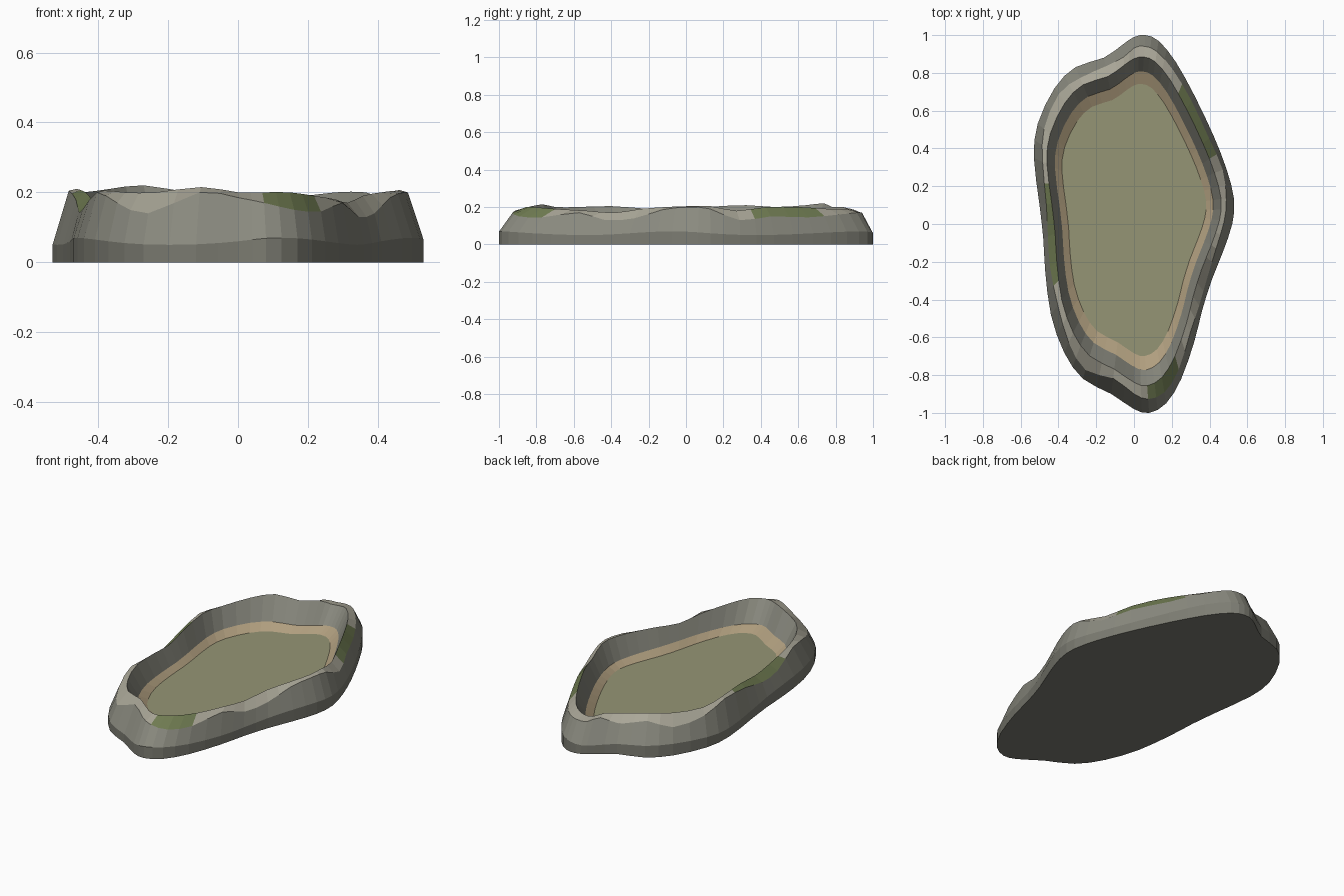
import bpy, math

if "Cube" in bpy.data.objects:
    bpy.data.objects.remove(bpy.data.objects["Cube"])

# Outline control points, counted clockwise from the back: x, y, outer rim z, inner rim z
CTRL = [
    (.06, 1.0, .17, .18), (.13, .97, .17, .19), (.22, .86, .16, .19), (.32, .68, .145, .20),
    (.42, .47, .15, .20), (.49, .29, .13, .18), (.53, .13, .19, .205), (.52, 0, .20, .205),
    (.47, -.15, .185, .20), (.41, -.30, .14, .19), (.36, -.46, .13, .17), (.32, -.62, .17, .18),
    (.25, -.82, .145, .19), (.17, -.95, .15, .20), (.08, -1.0, .17, .20), (0, -.98, .185, .20),
    (-.12, -.90, .20, .215), (-.27, -.82, .14, .20), (-.37, -.68, .17, .20), (-.44, -.48, .20, .205),
    (-.47, -.25, .15, .19), (-.48, -.08, .145, .18), (-.50, .10, .18, .20), (-.53, .35, .205, .21),
    (-.51, .53, .17, .20), (-.42, .72, .15, .21), (-.31, .83, .19, .22), (-.16, .88, .16, .20),
    (-.06, .95, .19, .20), (0, .99, .17, .18)]
N = 60


def sample(t):
    """Closed Catmull-Rom through the control points."""
    n = len(CTRL)
    i, f = int(t), t - int(t)
    a, b, c, d = (CTRL[(i + k) % n] for k in (-1, 0, 1, 2))
    return [.5 * (2 * q + (r - p) * f + (2 * p - 5 * q + 4 * r - s) * f * f
                  + (3 * q - p - 3 * r + s) * f ** 3) for p, q, r, s in zip(a, b, c, d)]


def material(name, rgb):
    m = bpy.data.materials.new(name)
    lin = [((c / 255 + .055) / 1.055) ** 2.4 for c in rgb]
    m.diffuse_color = (*lin, 1)
    m.use_nodes = True
    m.node_tree.nodes["Principled BSDF"].inputs["Base Color"].default_value = m.diffuse_color
    return m


def make(name, verts, faces, mats, ids):
    me = bpy.data.meshes.new(name)
    me.from_pydata(verts, [], faces)
    for m in mats:
        me.materials.append(m)
    for p, k in zip(me.polygons, ids):
        p.material_index = k
    ob = bpy.data.objects.new(name, me)
    bpy.context.collection.objects.link(ob)
    return ob


stone = material("stone", (139, 139, 128))
base = material("damp_stone", (124, 124, 114))
light = material("pale_stone", (170, 167, 152))
moss = material("moss", (112, 124, 82))
sand = material("sand", (178, 160, 128))
mud = material("mud", (149, 149, 117))

# Rings from the ground, over the rim and down to the basin floor
pts = [sample(i * len(CTRL) / N) for i in range(N)]
rings = [[] for _ in range(6)]
for i, (x, y, zo, zi) in enumerate(pts):
    a = 2 * math.pi * i / N
    zb = .06 + .01 * math.sin(5 * a)
    rim = 1 - .6 * (zo - .06)
    rows = [(1, 0, 0), (1, 0, zb), (rim, .01, zo), (.87, .02, zi),
            (.79, .025, .085 + .005 * math.sin(4 * a)), (.72, .03, .055)]
    for ring, (s, dy, z) in zip(rings, rows):
        ring.append((x * s, y * s + dy * (1 - abs(y) * .3), z))

# Rocky surround with moss patches on the rim
verts = [v for r in rings for v in r]
faces, ids = [], []
MOSSY = [(5, 8), (24, 27), (39, 44)]
for r in range(5):
    for i in range(N):
        j = (i + 1) % N
        faces.append((r * N + i, (r + 1) * N + i, (r + 1) * N + j, r * N + j))
        mossy = any(lo <= i <= hi for lo, hi in MOSSY)
        ids.append([1, 0, 3 if mossy else 2, 0, 4][r])
faces.append(tuple(range(N)))
ids.append(1)
make("rock_surround", verts, faces, [stone, base, light, moss, sand], ids)

# Flat basin floor
make("basin_floor", rings[5], [tuple(reversed(range(N)))], [mud], [0])
